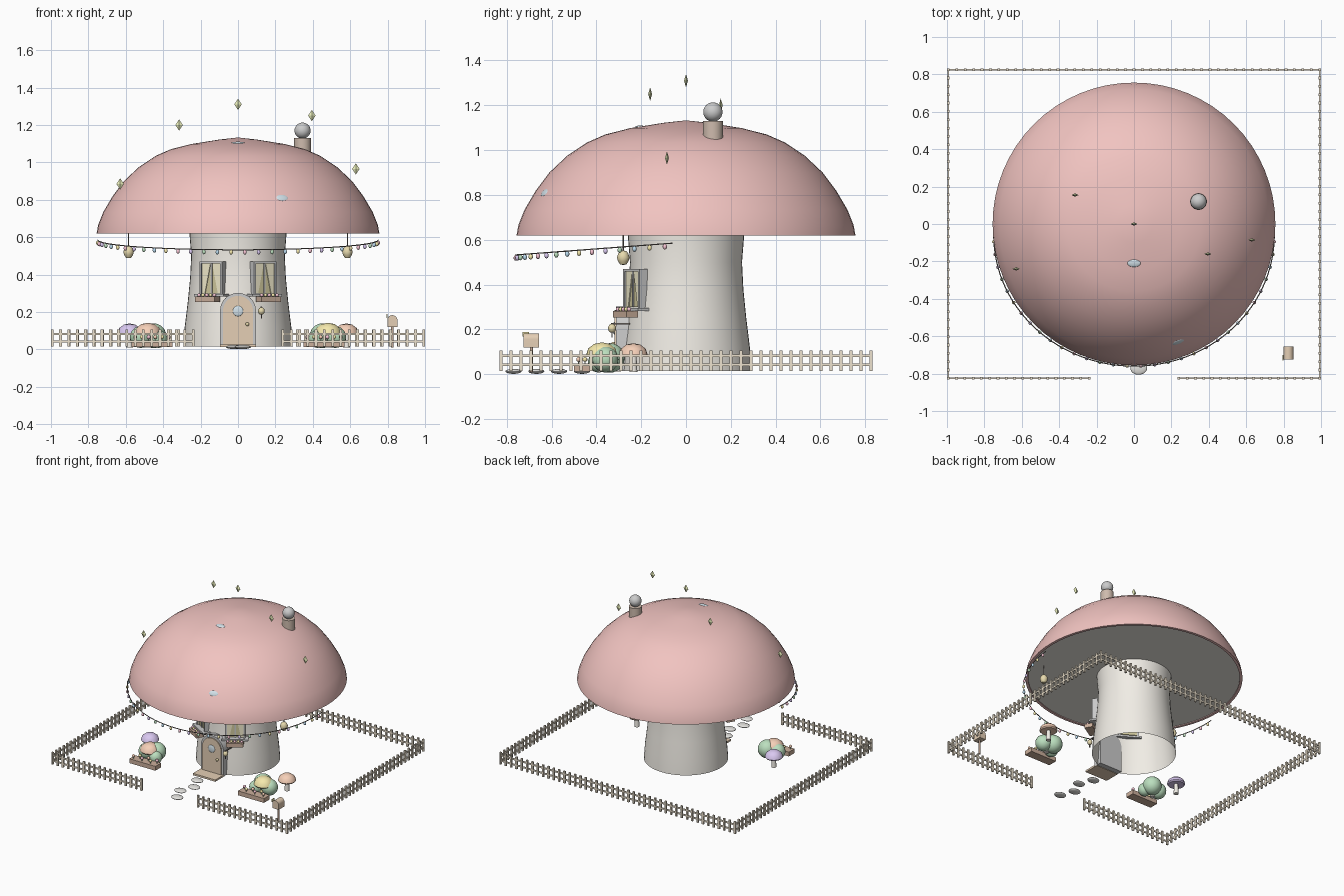
import bpy, bmesh, math
from mathutils import Matrix, Vector

if "Cube" in bpy.data.objects:
    bpy.data.objects.remove(bpy.data.objects["Cube"])

MATS = {}
COL = dict(pink=(.88, .55, .53), cream=(.88, .85, .79), tan=(.78, .62, .46), brown=(.6, .43, .33),
           fence=(.85, .76, .62), stone=(.78, .77, .74), green=(.5, .74, .52), yellow=(.92, .82, .42),
           orange=(.92, .63, .48), purple=(.7, .58, .88), glass=(.65, .76, .82), gold=(.8, .7, .42),
           dark=(.25, .22, .2), blue=(.5, .72, .88), star=(.82, .86, .5), chimney=(.62, .5, .42),
           curtain=(.88, .83, .6), pane=(.62, .57, .33), rose=(.92, .55, .65))
I4 = Matrix.Identity(4)
T = Matrix.Translation


def finish(name, bm, col=None, smooth=True):
    bmesh.ops.recalc_face_normals(bm, faces=bm.faces[:])
    me = bpy.data.meshes.new(name)
    bm.to_mesh(me)
    bm.free()
    ob = bpy.data.objects.new(name, me)
    bpy.context.collection.objects.link(ob)
    if col:
        if col not in MATS:
            MATS[col] = bpy.data.materials.new(col)
            MATS[col].diffuse_color = (*COL[col], 1)
        me.materials.append(MATS[col])
    if smooth:
        bpy.ops.object.select_all(action='DESELECT')
        ob.select_set(True)
        bpy.context.view_layer.objects.active = ob
        bpy.ops.object.shade_smooth_by_angle(angle=math.radians(40))
    return ob


def lathe(name, pts, col=None, segs=48, at=(0, 0, 0)):
    bm = bmesh.new()
    vs = [bm.verts.new((r, 0, z)) for r, z in pts]
    es = [bm.edges.new(p) for p in zip(vs, vs[1:])]
    bmesh.ops.spin(bm, geom=vs + es, cent=(0, 0, 0), axis=(0, 0, 1), angle=2 * math.pi, steps=segs)
    bmesh.ops.remove_doubles(bm, verts=bm.verts[:], dist=1e-5)
    bm.transform(T(at))
    return finish(name, bm, col)


def add_box(bm, x0, x1, y0, y1, z0, z1, M=I4):
    m = T(((x0 + x1) / 2, (y0 + y1) / 2, (z0 + z1) / 2)) @ Matrix.Diagonal((x1 - x0, y1 - y0, z1 - z0, 1))
    bmesh.ops.create_cube(bm, size=1, matrix=M @ m)


def box(name, dims, col=None, M=I4):
    bm = bmesh.new()
    add_box(bm, *dims, M)
    return finish(name, bm, col, False)


def ball(name, c, r, col=None, M=I4, segs=24):
    bm = bmesh.new()
    s = r if isinstance(r, tuple) else (r, r, r)
    bmesh.ops.create_uvsphere(bm, u_segments=segs, v_segments=segs // 2, radius=1,
                              matrix=T(c) @ M @ Matrix.Diagonal((*s, 1)))
    return finish(name, bm, col)


def prism(name, outline, y0, y1, col=None, M=I4):
    # outline in x,z extruded along y
    bm = bmesh.new()
    f = bm.faces.new([bm.verts.new((x, y0, z)) for x, z in outline])
    ext = bmesh.ops.extrude_face_region(bm, geom=[f])['geom']
    bmesh.ops.translate(bm, vec=(0, y1 - y0, 0), verts=[v for v in ext if isinstance(v, bmesh.types.BMVert)])
    bm.transform(M)
    return finish(name, bm, col)


def arch(w, z0, top, n=16):
    return [(-w, z0), (w, z0)] + [(w * math.cos(math.pi * i / n), top - w + w * math.sin(math.pi * i / n))
                                  for i in range(n + 1)]


# Cap and open-bottomed stem
lathe('mushroom_cap', [(0, 1.133), (.1, 1.122), (.25, 1.098), (.36, 1.07), (.44, 1.035), (.53, .975), (.61, .9),
                       (.67, .82), (.72, .735), (.748, .665), (.756, .62), (.736, .62), (.736, .626)], 'pink', 64)
lathe('cap_underside', [(.737, .626), (0, .626)], 'cream', 64)
lathe('stem', [(.293, .015), (.285, .12), (.269, .25), (.256, .38), (.25, .5), (.26, .626)], 'cream')
for c, n in (((0, -.21, 1.104), (0, -.15, 1)), ((.235, -.63, .81), (.3, -.8, .55))):
    ball('cap_spot', c, (.035, .02, .006), 'glass', Vector(n).to_track_quat('Z', 'Y').to_matrix().to_4x4())

# Chimney with puff
lathe('chimney', [(0, 1.03), (.045, 1.03), (.045, 1.13), (0, 1.13)], 'chimney', 24, (.345, .12, 0))
ball('smoke_puff', (.345, .12, 1.17), .043)

# Floating diamonds
for c in ((-.315, .155, 1.2), (0, 0, 1.31), (.395, -.16, 1.25), (.63, -.085, .965), (-.63, -.24, .885)):
    bm = bmesh.new()
    for s in (1, -1):
        bmesh.ops.create_cone(bm, segments=4, radius1=1, radius2=0, depth=1, matrix=T(c) @ Matrix.Diagonal(
            (.02, .009, .03 * s, 1)) @ T((0, 0, .5)))
    bmesh.ops.remove_doubles(bm, verts=bm.verts[:], dist=1e-5)
    bmesh.ops.delete(bm, geom=[f for f in bm.faces if len(f.verts) == 4], context='FACES_ONLY')
    finish('sparkle', bm, 'star', False)

# Door, step and door lantern
prism('door_frame', arch(.096, .015, .302), -.312, -.25)
prism('door', arch(.08, .018, .286), -.32, -.3, 'tan')
ball('door_window', (0, -.32, .205), (.028, .006, .028), 'glass')
ball('door_knob', (.05, -.325, .135), .01, 'gold', segs=12)
box('door_step', (-.095, .095, -.41, -.29, .012, .026), 'tan')
ball('door_lantern', (.125, -.33, .205), (.018, .018, .02), 'gold', segs=16)
box('lantern_bracket', (.121, .129, -.335, -.25, .222, .229), 'dark')
box('lantern_drop', (.122, .128, -.333, -.327, .165, .19), 'dark')

# Windows with sills, curtains and flower boxes
for s in (-1, 1):
    M = Matrix.Rotation(s * math.radians(31), 4, 'Z')
    box('window_pane', (-.062, .062, -.272, -.235, .3, .462), 'pane', M)
    bm = bmesh.new()
    for d in ((-.07, -.058, -.285, -.235, .29, .47), (.058, .07, -.285, -.235, .29, .47),
              (-.07, .07, -.285, -.235, .458, .47), (-.004, .004, -.278, -.25, .3, .46),
              (-.092, .092, -.305, -.235, .283, .296)):
        add_box(bm, *d, M)
    finish('window_frame', bm, None, False)
    for t in (-1, 1):
        prism('curtain', [(t * .058, .3), (t * .058, .458), (t * .006, .458), (t * .04, .3)], -.277, -.268,
              'curtain', M)
    box('flower_box', (-.06, .06, -.345, -.285, .253, .283), 'brown', M)
    for i in range(5):
        ball('box_flower', M @ Vector((-.048 + i * .024, -.325, .29)), .01, ('rose', 'yellow')[i % 2], segs=10)

# Picket fence with front gap
H, D = .993, .825
bm = bmesh.new()
for a, b in (((-H, -D), (-.24, -D)), ((.24, -D), (H, -D)), ((-H, D), (H, D)), ((-H, -D), (-H, D)), ((H, -D), (H, D))):
    a, b = Vector((*a, 0)), Vector((*b, 0))
    L = (b - a).length
    M = T(a) @ Matrix.Rotation(math.atan2(b.y - a.y, b.x - a.x), 4, 'Z')
    n = round(L / .045)
    for z in (.042, .083):
        add_box(bm, 0, L, -.003, .003, z - .006, z + .006, M)
    for i in range(n + 1):
        x = L * i / n
        add_box(bm, x - .007, x + .007, -.006, .006, .015, .107, M)
finish('picket_fence', bm, 'fence', False)

# Garden beds: bushes, toadstools, troughs
def toadstool(c, r, h, col):
    lathe('toadstool_stem', [(0, .01), (.018, .01), (.014, h)], 'cream', 16, c)
    lathe('toadstool_cap', [(0, h), (r * .9, h - .004), (r, h + .004), (r * .88, h + r * .45),
                            (r * .5, h + r * .75), (0, h + r * .85)], col, 24, c)

for s, near, far in ((-1, 'orange', 'purple'), (1, 'yellow', 'orange')):
    for x, y, z, r in ((.45, -.34, .073, .066), (.52, -.36, .066, .058), (.425, -.39, .055, .047)):
        ball('bush', (s * x, y, z), r, 'green')
    toadstool((s * .482, -.375, 0), .07, .083, near)
    toadstool((s * .58, -.235, 0), .063, .085, far)
    box('trough', sorted((s * .35, s * .57)) + [-.5, -.43, .012, .045], 'brown')
    for i in range(6):
        p = (s * (.37 + .036 * i), -.465 + .014 * (-1) ** i, .066)
        box('flower_stalk', (p[0] - .002, p[0] + .002, p[1] - .002, p[1] + .002, .04, .066), 'green')
        ball('flower_head', p, .011, ('rose', 'yellow', 'orange')[i % 3], segs=10)

# Stepping stones
for i, x in enumerate((.025, -.02, .025, -.02)):
    ball('stepping_stone', (x, -.77 + i * .102, .013), (.045, .036, .011), 'stone')

# Mailbox
lathe('mailbox_post', [(0, .01), (.007, .01), (.007, .13), (0, .13)], 'brown', 12, (.825, -.69, 0))
prism('mailbox', arch(.027, .12, .183), -.035, .035, 'tan', T((.825, -.69, 0)))
box('mailbox_flag', (.795, .8, -.73, -.7, .168, .188), 'yellow')

# String lights along the front half of the rim
def strand(t):
    y = -.06 - .7 * math.sin(t)
    return Vector((.75 * math.cos(t), y, .585 + (y + .06) * .075))

cu = bpy.data.curves.new('light_wire', 'CURVE')
cu.dimensions, cu.bevel_depth, cu.bevel_resolution = '3D', .003, 1
sp = cu.splines.new('POLY')
sp.points.add(60)
for i, p in enumerate(sp.points):
    p.co = (*strand(math.pi * i / 60), 1)
ob = bpy.data.objects.new('light_wire', cu)
bpy.context.collection.objects.link(ob)
MATS['dark'] = MATS['dark']
cu.materials.append(MATS['dark'])
for i in range(32):
    p = strand(math.pi * (i + .5) / 32) - Vector((0, 0, .013))
    ball('light_bulb', p, (.01, .01, .013), ('rose', 'yellow', 'blue', 'green', 'purple')[i % 5], segs=10)

# Hanging lanterns under the rim
for s in (-1, 1):
    c = (s * .585, -.28, 0)
    lathe('hanging_lantern', [(0, .488), (.014, .49), (.024, .505), (.028, .522), (.022, .54), (.013, .55),
                              (0, .552)], 'gold', 20, c)
    lathe('lantern_cord', [(.003, .55), (.003, .626)], 'dark', 8, c)

for m in bpy.data.materials:
    if m.users and not m.is_grease_pencil:
        m.use_nodes = True
        m.node_tree.nodes["Principled BSDF"].inputs["Base Color"].default_value = m.diffuse_color
